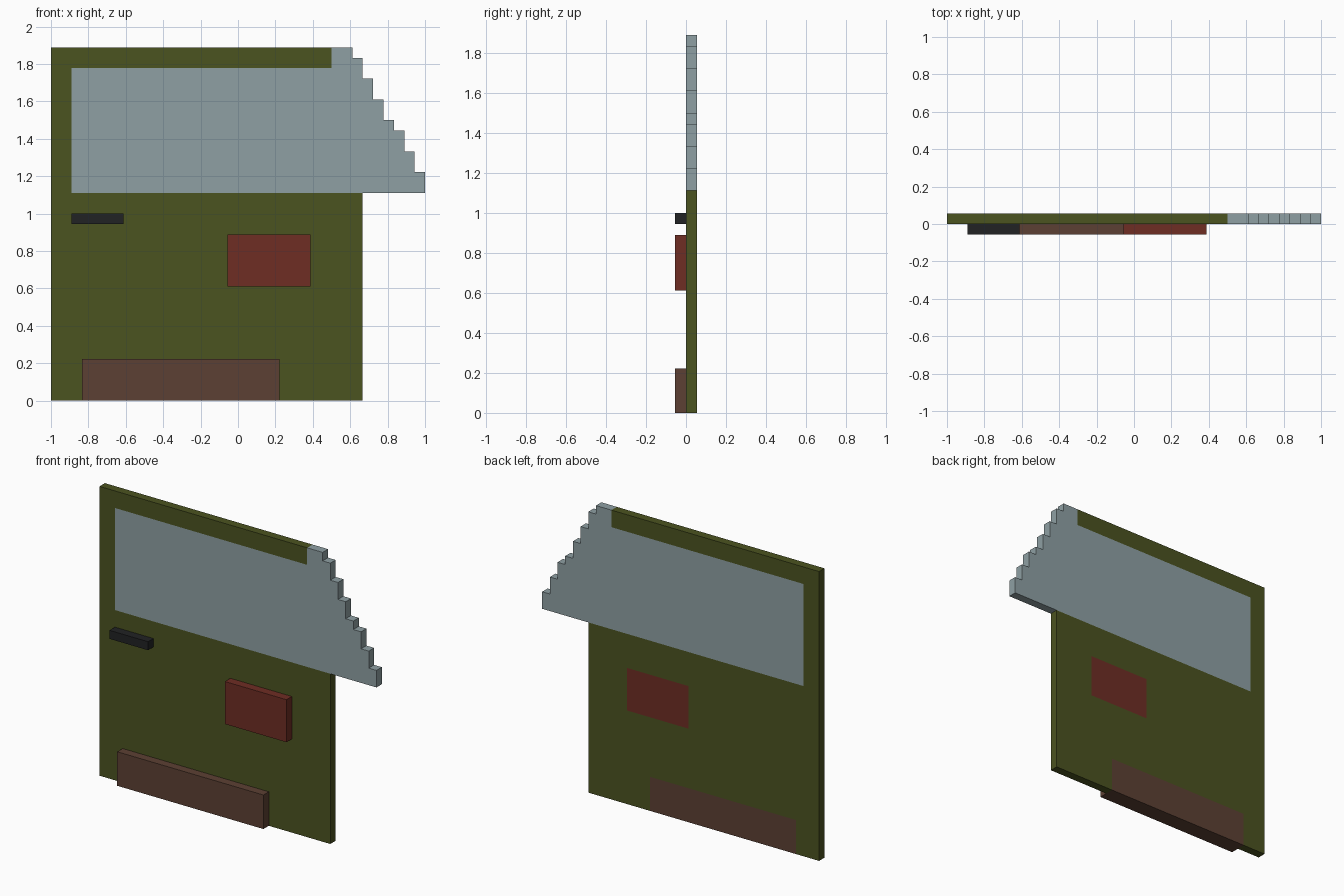
import bpy, bmesh
from mathutils import Vector

if "Cube" in bpy.data.objects:
    bpy.data.objects.remove(bpy.data.objects["Cube"])

U = 1 / 18  # one grid step


def material(name, rgb):
    m = bpy.data.materials.new(name)
    lin = [((c / 255 + 0.055) / 1.055) ** 2.4 for c in rgb]
    m.diffuse_color = (*lin, 1)
    m.use_nodes = True
    m.node_tree.nodes["Principled BSDF"].inputs["Base Color"].default_value = m.diffuse_color
    return m


olive = material("olive paint", (75, 83, 32))
glass = material("grey glass", (143, 160, 164))
red = material("dark red", (110, 45, 36))
brown = material("mud brown", (92, 64, 51))
black = material("black", (33, 34, 36))


def slab(name, outline, y0, y1, mats):
    """Extrude an x/z outline given in grid steps from y0 to y1."""
    bm = bmesh.new()
    verts = [bm.verts.new((x * U - 1, y0 * U, z * U)) for x, z in outline]
    face = bm.faces.new(verts)
    ext = bmesh.ops.extrude_face_region(bm, geom=[face])
    moved = [g for g in ext["geom"] if isinstance(g, bmesh.types.BMVert)]
    bmesh.ops.translate(bm, verts=moved, vec=(0, (y1 - y0) * U, 0))
    bmesh.ops.recalc_face_normals(bm, faces=bm.faces)
    me = bpy.data.meshes.new(name)
    bm.to_mesh(me)
    bm.free()
    for m in mats:
        me.materials.append(m)
    ob = bpy.data.objects.new(name, me)
    bpy.context.collection.objects.link(ob)
    return ob


def rect(x0, x1, z0, z1):
    return [(x0, z0), (x1, z0), (x1, z1), (x0, z1)]


# Raised parts on the front
red_area, brown_area = (17, 25, 11, 16), (3, 22, 0, 4)
slab("red_box", rect(*red_area), -1, 0, [red])
slab("lower_trim", rect(*brown_area), -1, 0, [brown])
slab("handle", rect(2, 7, 17, 18), -1, 0, [black])

# Door panel with window frame; the red and brown areas go through to the back
panel = slab("door_panel", [(0, 0), (30, 0), (30, 20), (2, 20), (2, 32),
                            (27, 32), (27, 34), (0, 34)], 0, 1,
             [olive, red, brown])
bm = bmesh.new()
bm.from_mesh(panel.data)
cuts = [((x * U - 1, 0, 0), (1, 0, 0)) for x in (3, 17, 22, 25)]
cuts += [((0, 0, z * U), (0, 0, 1)) for z in (4, 11, 16)]
for co, no in cuts:
    bmesh.ops.bisect_plane(bm, geom=bm.verts[:] + bm.edges[:] + bm.faces[:],
                           plane_co=Vector(co), plane_no=Vector(no))
for f in bm.faces:
    c = f.calc_center_median()
    x, z = (c.x + 1) / U, c.z / U
    for index, (x0, x1, z0, z1) in ((1, red_area), (2, brown_area)):
        if x0 < x < x1 and z0 - 0.1 < z < z1:
            f.material_index = index
bm.to_mesh(panel.data)
bm.free()

# Window pane with a stepped sloping edge: (right edge, top of step)
steps = [(36, 22), (35, 24), (34, 26), (33, 27), (32, 29), (31, 31),
         (30, 33), (29, 34)]
outline, z = [(2, 20)], 20
for x, top in steps:
    outline += [(x, z), (x, top)]
    z = top
outline += [(27, 34), (27, 32), (2, 32)]
slab("window_pane", outline, 0, 1, [glass])
